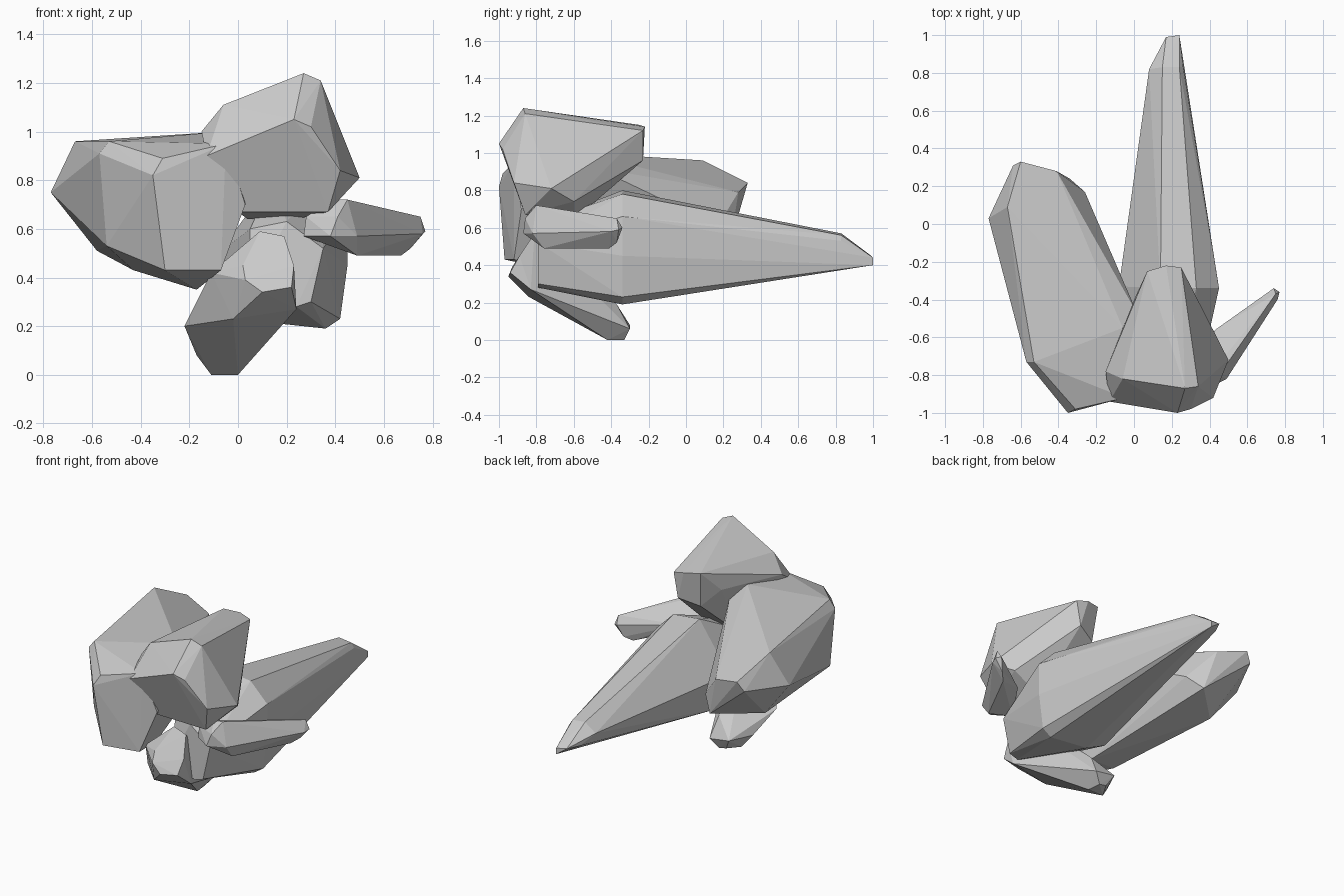
import bpy
import bmesh
from mathutils import Vector
from math import radians

default_cube = bpy.data.objects.get("Cube")
if default_cube:
    bpy.data.objects.remove(default_cube, do_unlink=True)

# One stone colour for the whole cluster
stone = bpy.data.materials.new("grey stone")
stone.use_nodes = True
stone_colour = (0.6, 0.6, 0.6, 1.0)
stone.diffuse_color = stone_colour
shader = next(n for n in stone.node_tree.nodes if n.type == "BSDF_PRINCIPLED")
shader.inputs["Base Color"].default_value = stone_colour
shader.inputs["Roughness"].default_value = 0.8


def crystal(name, *corner_groups):
    """Wrap a flat-faced convex shard round groups of corners (in hundredths)."""
    bm = bmesh.new()
    for group in corner_groups:
        for corner in group:
            bm.verts.new(Vector(corner) / 100)
    hull = bmesh.ops.convex_hull(bm, input=bm.verts[:])
    unused = {v for key in ("geom_interior", "geom_unused") for v in hull[key]
              if isinstance(v, bmesh.types.BMVert)}
    bmesh.ops.delete(bm, geom=list(unused), context="VERTS")
    # Merge nearly coplanar triangles into broad facets
    bmesh.ops.dissolve_limit(bm, angle_limit=radians(2),
                             verts=bm.verts[:], edges=bm.edges[:])
    bmesh.ops.recalc_face_normals(bm, faces=bm.faces[:])
    mesh = bpy.data.meshes.new(name)
    bm.to_mesh(mesh)
    bm.free()
    mesh.materials.append(stone)
    shard = bpy.data.objects.new(name, mesh)
    bpy.context.collection.objects.link(shard)
    return shard


# Upper crystal: front facet, crown, side and underside, narrow back end
crystal(
    "upper_crystal",
    [(-13, -94, 90), (23, -100, 105), (30, -98, 102), (42, -92, 84),
     (37, -87, 70), (37, -86, 67), (0, -85, 67)],
    [(-6, -82, 111), (27, -87, 124), (34, -86, 121), (-15, -78, 100)],
    [(50, -72, 81), (42, -60, 74), (24, -60, 64), (4, -60, 64)],
    [(25, -23, 112), (17, -22, 114), (7, -25, 115), (22, -23, 96),
     (9, -28, 92), (1, -38, 101)],
)

# Broad side crystal: front facet, shoulders, belly, tapered back end
crystal(
    "broad_crystal",
    [(-35, -100, 82), (-30, -97, 43), (-7, -92, 43), (-31, -98, 89),
     (-5, -92, 95), (3, -88, 70)],
    [(-57, -73, 91), (-53, -73, 96), (-67, 9, 96), (-6, -55, 100),
     (2, -48, 92), (-77, 3, 75)],
    [(-54, -72, 53), (-43, -70, 43), (-17, -60, 35), (-58, 1, 51)],
    [(-60, 33, 84), (-64, 31, 78), (-41, 28, 79), (-45, 27, 68),
     (-34, 24, 53), (-26, 17, 61)],
)

# Long crystal: tip, tip shoulder, widest ring, blunt root
crystal(
    "long_crystal",
    [(24, 100, 44), (17, 99, 45), (24, 100, 40), (13, 91, 45)],
    [(15, 83, 57), (24, 83, 56), (26, 83, 53), (8, 82, 51)],
    [(14, -34, 80), (33, -34, 78), (45, -34, 66), (45, -34, 45),
     (42, -34, 23), (36, -34, 19), (8, -34, 22), (-5, -33, 28),
     (-8, -33, 50)],
    [(30, -79, 30), (24, -79, 28), (35, -79, 52), (20, -78, 63),
     (5, -72, 60), (5, -78, 35)],
)

# Lower crystal: polygonal front facet, flared collar, foot on the ground
crystal(
    "lower_crystal",
    [(3, -93, 39), (10, -95, 34), (22, -94, 36), (23, -89, 45),
     (19, -81, 57), (9, -79, 59), (2, -89, 45)],
    [(-2, -84, 23), (-11, -80, 42), (24, -83, 27), (-22, -62, 20)],
    [(-17, -45, 8), (-11, -42, 0), (0, -42, 0), (-1, -33, 0),
     (-6, -33, 1), (4, -30, 6), (-10, -30, 8), (2, -37, 19)],
)

# Small outer crystal: rounded root, then slender tip
crystal(
    "small_crystal",
    [(45, -80, 72), (39, -81, 72), (41, -86, 65), (49, -82, 57),
     (38, -87, 57), (49, -76, 49), (28, -80, 65), (27, -80, 57),
     (43, -56, 60)],
    [(75, -37, 65), (77, -36, 59), (74, -34, 60), (71, -37, 52),
     (67, -41, 49), (76, -40, 58)],
)
